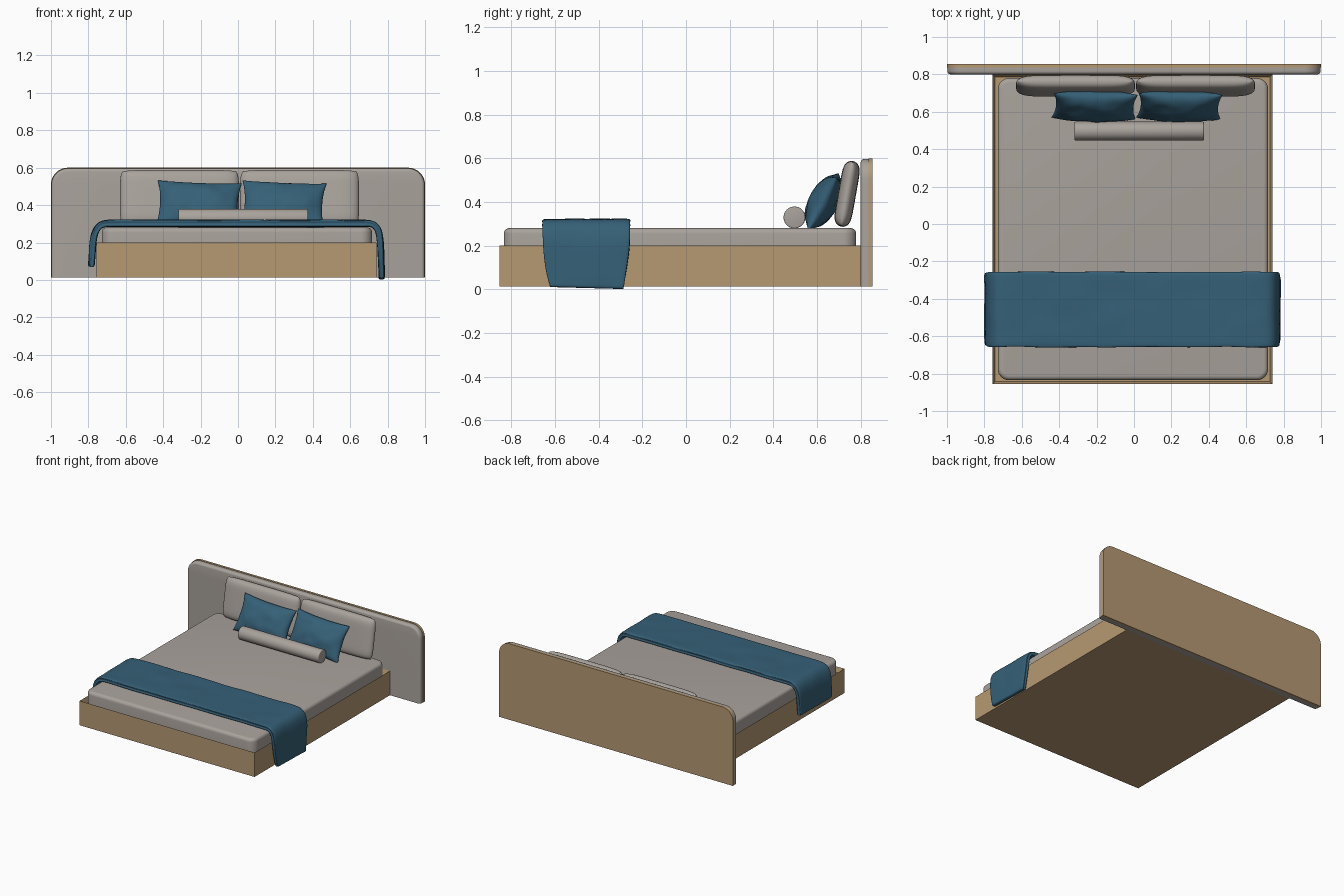
import bpy, bmesh, math
from mathutils import Vector, Matrix, noise

if "Cube" in bpy.data.objects:
    bpy.data.objects.remove(bpy.data.objects["Cube"])


def material(name, rgb):
    m = bpy.data.materials.new(name)
    m.diffuse_color = (*rgb, 1)
    m.use_nodes = True
    m.node_tree.nodes["Principled BSDF"].inputs["Base Color"].default_value = m.diffuse_color
    return m


WOOD = material("light_wood", (0.47, 0.32, 0.17))
LINEN = material("warm_grey_linen", (0.40, 0.365, 0.335))
BLUE = material("teal_blue_fabric", (0.036, 0.117, 0.185))


def finish(name, bm, mat, angle=35):
    bmesh.ops.recalc_face_normals(bm, faces=bm.faces[:])
    me = bpy.data.meshes.new(name)
    bm.to_mesh(me)
    bm.free()
    me.materials.append(mat)
    ob = bpy.data.objects.new(name, me)
    bpy.context.collection.objects.link(ob)
    bpy.ops.object.select_all(action='DESELECT')
    ob.select_set(True)
    bpy.context.view_layer.objects.active = ob
    bpy.ops.object.shade_smooth_by_angle(angle=math.radians(angle))
    return ob


def outline(a0, a1, b0, b1, r_low, r_top, n=10):
    """Rectangle with rounded corners, anticlockwise."""
    pts = []
    corners = [(a0, b0, 1, 1, r_low, 180), (a1, b0, -1, 1, r_low, 270),
               (a1, b1, -1, -1, r_top, 0), (a0, b1, 1, -1, r_top, 90)]
    for a, b, sa, sb, r, start in corners:
        if r == 0:
            pts.append((a, b))
            continue
        for i in range(n + 1):
            t = math.radians(start + 90 * i / n)
            pts.append((a + sa * r + r * math.cos(t), b + sb * r + r * math.sin(t)))
    return pts


def slab(name, pts, d0, d1, upright, mat, bevel=0.0, rounded=None):
    """Extrude an outline along y (upright) or z; bevel the edges picked by 'rounded'."""
    bm = bmesh.new()
    place = (lambda p, d: (p[0], d, p[1])) if upright else (lambda p, d: (p[0], p[1], d))
    rings = [[bm.verts.new(place(p, d)) for p in pts] for d in (d0, d1)]
    n = len(pts)
    for i in range(n):
        j = (i + 1) % n
        bm.faces.new((rings[0][i], rings[0][j], rings[1][j], rings[1][i]))
    bm.faces.new(rings[0])
    bm.faces.new(rings[1])
    bmesh.ops.recalc_face_normals(bm, faces=bm.faces[:])
    if bevel:
        edges = [e for e in bm.edges if e.calc_face_angle(0) > 1 and rounded(e)]
        bmesh.ops.bevel(bm, geom=edges, offset=bevel, segments=5, profile=0.5,
                        affect='EDGES', clamp_overlap=True)
    return finish(name, bm, mat)


# Bed base: box with a shallow recess inside a thin rim
bm = bmesh.new()
bmesh.ops.create_cube(bm, size=1, matrix=Matrix.Translation((-0.008, -0.0275, 0.106))
                      @ Matrix.Diagonal((1.496, 1.655, 0.188, 1)))
top = [f for f in bm.faces if f.normal.z > 0.9]
bmesh.ops.inset_region(bm, faces=top, thickness=0.018)
bmesh.ops.translate(bm, verts=top[0].verts[:], vec=(0, 0, -0.04))
finish("bed_base", bm, WOOD)

# Mattress
slab("mattress", outline(-0.728, 0.717, -0.835, 0.78, 0.06, 0.06), 0.16, 0.28, False,
     LINEN, 0.025, lambda e: all(v.co.z > 0.2 for v in e.verts))

# Headboard: padded front on a wooden back panel
slab("headboard_panel", outline(-1, 1, 0.012, 0.6, 0, 0.09), 0.837, 0.855, True, WOOD)
slab("headboard_pad", outline(-0.998, 0.998, 0.012, 0.597, 0, 0.09), 0.80, 0.837, True,
     LINEN, 0.018, lambda e: all(v.co.y < 0.81 for v in e.verts)
     and max(v.co.z for v in e.verts) > 0.02)


def cushion(name, loc, size, mat, power, pinch, lean, roll=0, yaw=0, wrinkle=0, n=28):
    """Two puffed sheets joined at the seam; pinch < 0 rounds corners, > 0 draws them out."""
    w, t, h = (s / 2 for s in size)
    bm = bmesh.new()
    for side in (-1, 1):
        grid = []
        for i in range(n + 1):
            u = math.sin(math.pi * (i / n - 0.5))
            row = []
            for j in range(n + 1):
                v = math.sin(math.pi * (j / n - 0.5))
                puff = max(0, (1 - abs(u) ** power) * (1 - abs(v) ** power)) ** 0.5
                co = Vector((w * u * (1 - max(pinch, 0) + pinch * abs(v) ** power), side * t * puff,
                             h * v * (1 - max(pinch, 0) + pinch * abs(u) ** power)))
                co.y += wrinkle * puff * noise.noise(co * 14 + Vector(loc) * 9)
                row.append(bm.verts.new(co))
            grid.append(row)
        for i in range(n):
            for j in range(n):
                bm.faces.new((grid[i][j], grid[i + 1][j], grid[i + 1][j + 1], grid[i][j + 1]))
    bmesh.ops.remove_doubles(bm, verts=bm.verts[:], dist=0.0001)
    turn = [Matrix.Rotation(math.radians(a), 4, ax) for a, ax in ((yaw, 'Z'), (-lean, 'X'), (roll, 'Y'))]
    bm.transform(Matrix.Translation(loc) @ turn[0] @ turn[1] @ turn[2])
    finish(name, bm, mat, 80)


# Back pillows and blue scatter cushions
for side, x in (("left", -0.313), ("right", 0.329)):
    cushion(side + "_pillow", (x, 0.738, 0.437), (0.635, 0.082, 0.305), LINEN, 7, -0.045, 10)
for side, x in (("left", -0.21), ("right", 0.243)):
    cushion(side + "_blue_cushion", (x, 0.63, 0.402), (0.45, 0.13, 0.275), BLUE, 2.2, 0.08, 28,
            roll=2.5, wrinkle=0.012)

# Bolster
bm = bmesh.new()
bmesh.ops.create_cone(bm, cap_ends=True, segments=40, radius1=0.05, radius2=0.05, depth=0.692,
                      matrix=Matrix.Translation((0.028, 0.497, 0.329)) @ Matrix.Rotation(math.pi / 2, 4, 'Y'))
rims = [e for e in bm.edges if e.calc_face_angle(0) > 1]
bmesh.ops.bevel(bm, geom=rims, offset=0.006, segments=3, profile=0.5, affect='EDGES')
finish("bolster", bm, LINEN)

# Throw: folded cross-section swept over the mattress and down both sides
path = [(-0.783, 0.07), (-0.783, 0.085), (-0.778, 0.14), (-0.776, 0.2), (-0.765, 0.26), (-0.735, 0.3)]
path += [(-0.68 + 0.085 * i, 0.303) for i in range(17)]
path += [(0.728, 0.3), (0.753, 0.265), (0.762, 0.2), (0.764, 0.13), (0.767, 0.07), (0.767, 0.02), (0.767, 0.005)]
steps = [-0.75, -0.5, -0.25, 0, 0.25, 0.5, 0.75]
section = [(-0.96, 0)] + [(-1, 0.55), (-0.97, 1)] + [(s, 1) for s in steps] + [(0.97, 1), (1, 0.55)]
section += [(0.96, 0), (1, -0.55), (0.97, -1)] + [(s, -1) for s in reversed(steps)] + [(-0.97, -1), (-1, -0.55)]
bm = bmesh.new()
rings = []
for i, (x, z) in enumerate(path):
    a, b = path[max(i - 1, 0)], path[min(i + 1, len(path) - 1)]
    d = Vector((b[0] - a[0], 0, b[1] - a[1])).normalized()
    nrm = Vector((-d.z, 0, d.x))
    hang = max(0, (0.28 - z) / 0.28)
    half = 0.203 - (0.035 * hang ** 2 if x > 0 else 0.012 * hang)
    ring = []
    for s, o in section:
        co = Vector((x, -0.457 + half * s, z)) + nrm * o * (0.019 - 0.003 * hang)
        wob = noise.noise(co * 9)
        co += nrm * max(o, 0) * 0.006 * wob + Vector((0, 0.006 * wob * abs(s), 0))
        if hang > 0.6:
            co.z += 0.012 * s * (1 if x < 0 else -1) * (hang - 0.6)
        ring.append(bm.verts.new(co))
    rings.append(ring)
m = len(section)
for r0, r1 in zip(rings, rings[1:]):
    for k in range(m):
        bm.faces.new((r0[k], r0[(k + 1) % m], r1[(k + 1) % m], r1[k]))
# end caps bridge the upper and lower layers
for r in (rings[0], rings[-1]):
    bm.faces.new((r[0], r[1], r[-1]))
    for k in range(1, m // 2 - 1):
        bm.faces.new((r[k], r[k + 1], r[m - k - 1], r[m - k]))
    bm.faces.new((r[m // 2 - 1], r[m // 2], r[m // 2 + 1]))
throw = finish("throw_blanket", bm, BLUE, 180)
sub = throw.modifiers.new("soften", 'SUBSURF')
sub.levels = sub.render_levels = 2
